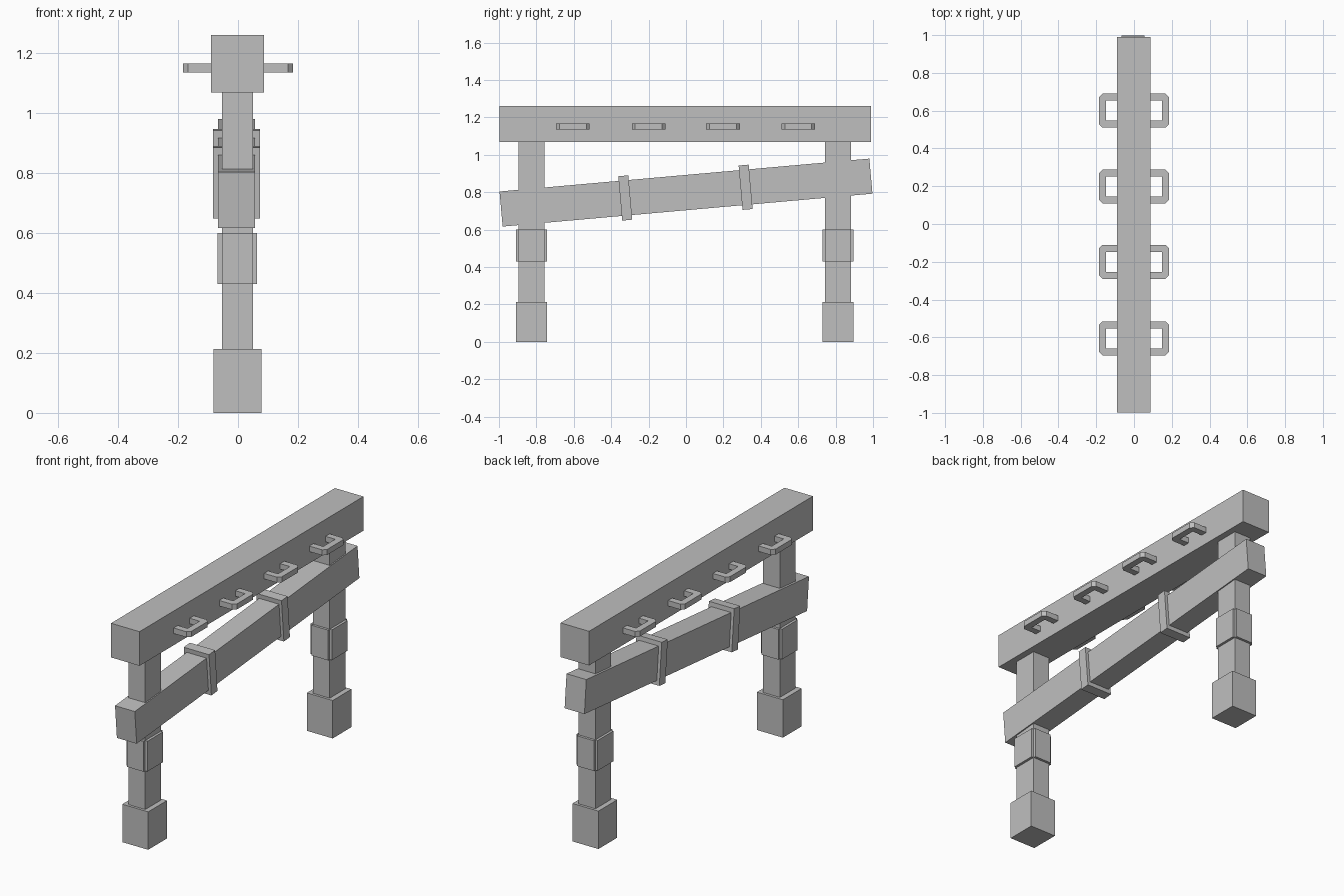
import bpy, bmesh
from math import atan2, cos, sin
from mathutils import Matrix, Vector

if "Cube" in bpy.data.objects:
    bpy.data.objects.remove(bpy.data.objects["Cube"], do_unlink=True)

grey = bpy.data.materials.new("plain grey")
grey.use_nodes = True
grey.diffuse_color = (0.52, 0.52, 0.52, 1)
grey.node_tree.nodes["Principled BSDF"].inputs["Base Color"].default_value = grey.diffuse_color


def finish(name, bm):
    bmesh.ops.recalc_face_normals(bm, faces=bm.faces)
    mesh = bpy.data.meshes.new(name)
    bm.to_mesh(mesh)
    bm.free()
    mesh.materials.append(grey)
    obj = bpy.data.objects.new(name, mesh)
    bpy.context.collection.objects.link(obj)
    return obj


def box(name, centre, size, tilt=0):
    bm = bmesh.new()
    bmesh.ops.create_cube(bm, size=1, matrix=Matrix.Diagonal((*size, 1)))
    obj = finish(name, bm)
    obj.location = centre
    obj.rotation_euler.x = tilt
    return obj


def hook(name, side, y):
    # flat U-shaped bracket with chamfered outer corners
    reach, root, half, bar, cut = 0.184, 0.08, 0.09, 0.037, 0.018
    profile = [(root, half), (reach - cut, half), (reach, half - cut),
               (reach, cut - half), (reach - cut, -half), (root, -half),
               (root, bar - half), (reach - bar, bar - half),
               (reach - bar, half - bar), (root, half - bar)]
    bm = bmesh.new()
    face = bm.faces.new([bm.verts.new((side * u, y + v, 1.135)) for u, v in profile])
    solid = bmesh.ops.extrude_face_region(bm, geom=[face])
    moved = [g for g in solid["geom"] if isinstance(g, bmesh.types.BMVert)]
    bmesh.ops.translate(bm, verts=moved, vec=(0, 0, 0.031))
    finish(name, bm)


# Top beam and its hooks
box("top_beam", (-0.002, -0.004, 1.165), (0.177, 1.988, 0.192))
for side, label in ((1, "left"), (-1, "right")):
    for i, y in enumerate((-0.605, -0.2, 0.198, 0.6)):
        hook(f"{label}_hook_{i + 1}", side, y)

# Posts with foot blocks and a collar of four plates
for label, y in (("front", -0.826), ("back", 0.812)):
    x, width, depth, lip = -0.002, 0.104, 0.138, 0.014
    box(f"{label}_post", (x, y, 0.59), (width, depth, 0.98))
    box(f"{label}_foot", (x, y, 0.106), (0.161, 0.167, 0.213))
    for s in (-1, 1):
        box(f"{label}_collar_side_{s}", (x + s * (width / 2), y, 0.515),
            (2 * lip, depth, 0.17))
        box(f"{label}_collar_end_{s}", (x, y + s * (depth / 2), 0.515),
            (width, 2 * lip, 0.17))

# Slanted rail with two straps
tilt = atan2(0.176, 1.98)
middle = Vector((-0.005, 0, 0.798))
along = Vector((0, cos(tilt), sin(tilt)))
box("slanted_rail", middle, (0.123, 1.985, 0.188), tilt)
for label, d in (("front", -0.326), ("back", 0.32)):
    box(f"{label}_strap", middle + along * d, (0.157, 0.054, 0.238), tilt)
